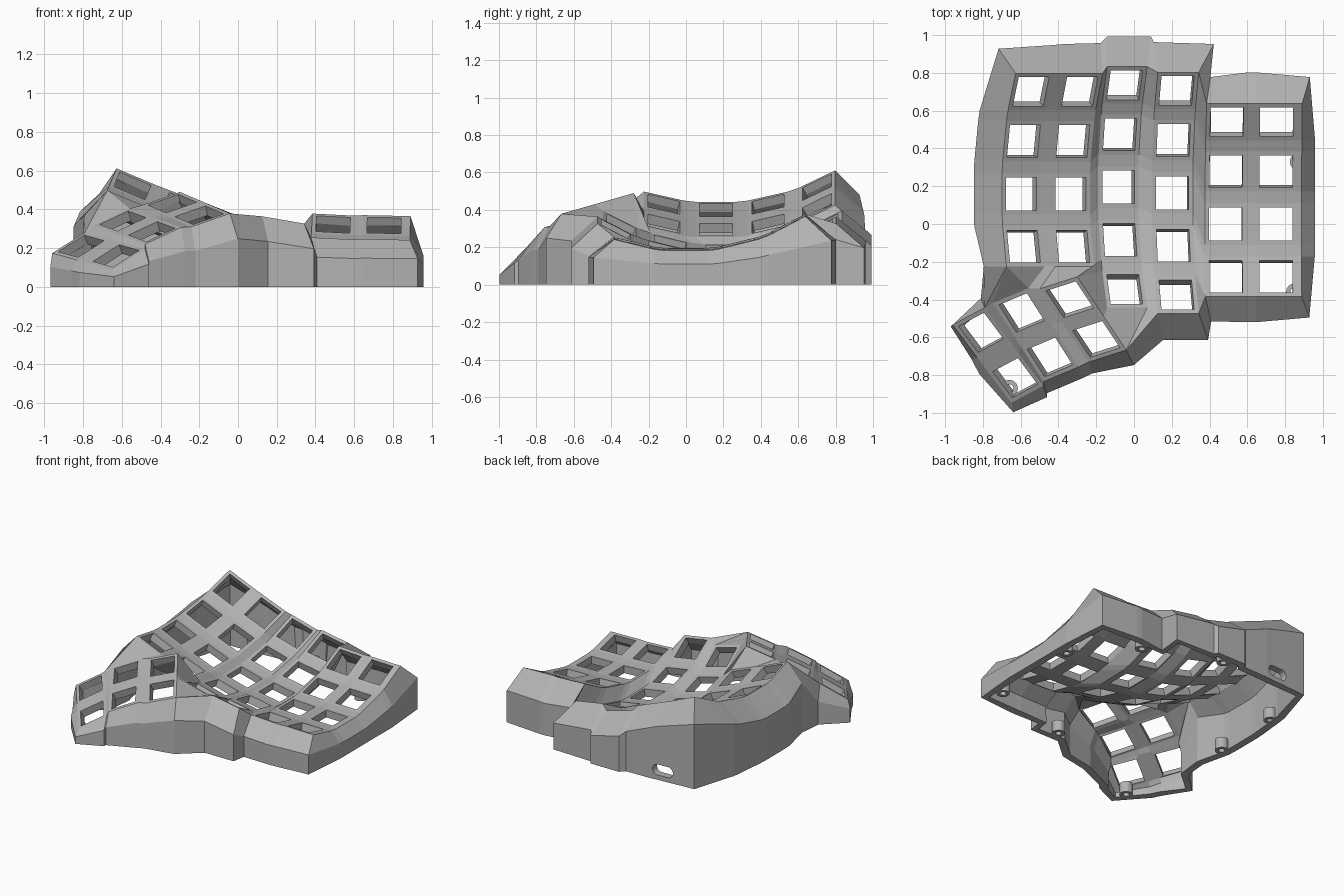
import bpy, bmesh, math
from mathutils import Vector

if "Cube" in bpy.data.objects:
    bpy.data.objects.remove(bpy.data.objects["Cube"])

grey = bpy.data.materials.new("matte grey")
grey.use_nodes = True
COLOR = (0.45, 0.45, 0.45, 1)
grey.diffuse_color = COLOR
grey.node_tree.nodes["Principled BSDF"].inputs["Base Color"].default_value = COLOR

HALF, HOLE = 0.11, 0.0875      # key frame and opening half sizes
RADIUS, STEP = 1.17, 0.24      # curvature of each finger column
bm = bmesh.new()


def face(*verts):
    bm.faces.new(verts)


def key_frame(center, u, v, right=HALF):
    """Square frame with an opening; returns its corners by name."""
    signs = {"TL": (-1, 1), "TR": (1, 1), "BR": (1, -1), "BL": (-1, -1)}
    outer, inner = {}, {}
    for name, (a, b) in signs.items():
        outer[name] = bm.verts.new(center + u * (right if a > 0 else -HALF) + v * HALF * b)
        inner[name] = bm.verts.new(center + u * HOLE * a + v * HOLE * b)
    names = list(signs)
    for a, b in zip(names, names[1:] + names[:1]):
        face(outer[a], outer[b], inner[b], inner[a])
    return outer


def join_grid(cols):
    """Web between neighbouring frames, in columns, rows and corners."""
    for c in cols:
        for k, n in zip(c, c[1:]):
            face(k["BL"], k["BR"], n["TR"], n["TL"])
    for c, d in zip(cols, cols[1:]):
        rows = min(len(c), len(d))
        for i in range(rows):
            face(c[i]["TR"], d[i]["TL"], d[i]["BL"], c[i]["BR"])
            if i + 1 < rows:
                face(c[i]["BR"], d[i]["BL"], d[i + 1]["TL"], c[i + 1]["TR"])


# Finger columns: origin, sideways tilt, number of rows
COLUMNS = [((-0.597, 0.16, 0.40), 0.40, 4), ((-0.335, 0.16, 0.295), 0.37, 4),
           ((-0.083, 0.195, 0.19), 0.26, 5), ((0.203, 0.165, 0.165), 0.17, 5),
           ((0.485, 0, 0.19), 0.05, 4), ((0.752, 0, 0.185), 0.02, 4)]
Y = Vector((0, 1, 0))
fingers = []
for i, (origin, tilt, rows) in enumerate(COLUMNS):
    u = Vector((math.cos(tilt), 0, -math.sin(tilt)))
    n = Vector((math.sin(tilt), 0, math.cos(tilt)))
    column = []
    for r in range(rows):
        a = (2 - r) * STEP
        pos = Vector(origin) + Y * RADIUS * math.sin(a) + n * RADIUS * (1 - math.cos(a))
        column.append(key_frame(pos, u, Y * math.cos(a) + n * math.sin(a),
                                0.135 if i == 5 else HALF))
    fingers.append(column)
join_grid(fingers)

# Thumb cluster: back and front key centre, sideways direction
THUMBS = [((-0.81, -0.575, 0.21), (-0.63, -0.815, 0.16), (0.20, 0.107, 0.128)),
          ((-0.595, -0.47, 0.34), (-0.445, -0.705, 0.285), (0.225, 0.095, 0.105)),
          ((-0.34, -0.40, 0.43), (-0.20, -0.61, 0.37), (0.25, 0.08, 0.087))]
thumbs = []
for back, front, side in THUMBS:
    back, front = Vector(back), Vector(front)
    u, v = Vector(side).normalized(), (back - front).normalized()
    thumbs.append([key_frame(back, u, v), key_frame(front, u, v)])
join_grid(thumbs)

# Panels between the thumb cluster and the finger columns
c1, c2, c3, c4, c5, c6 = fingers
(a1, b1), (a2, b2), (a3, b3) = thumbs
e1, e2, e3, e4 = c1[3], c2[3], c3[4], c4[4]
face(a1["TR"], a2["TL"], e1["BL"])
face(a2["TL"], a2["TR"], e1["BL"])
face(a2["TR"], e1["BR"], e1["BL"])
face(a2["TR"], a3["TL"], e2["BL"], e1["BR"])
face(a3["TL"], a3["TR"], e2["BR"], e2["BL"])
face(a3["TR"], c3[3]["BL"], e2["BR"])
face(a3["TR"], e3["TL"], c3[3]["BL"])
face(a3["TR"], a3["BR"], e3["BL"], e3["TL"])
face(a3["BR"], b3["TR"], e3["BL"])
face(b3["TR"], b3["BR"], e3["BR"], e3["BL"])
face(b3["BR"], e4["BL"], e3["BR"])
face(c4[3]["BR"], e4["TR"], c5[3]["BL"])
face(e4["TR"], e4["BR"], c5[3]["BL"])

# Rim: plate corner with its outward offset, clockwise from the back
rim = [(c1[0]["TL"], -0.09, 0.13), (c1[0]["TR"], 0, 0.15), (c2[0]["TL"], 0, 0.155),
       (c2[0]["TR"], -0.01, 0.16), (c3[0]["TL"], 0, 0.16), (c3[0]["TR"], 0.02, 0.16),
       (c4[0]["TL"], -0.02, 0.16), (c4[0]["TR"], 0.08, 0.15), (c5[0]["TL"], 0.02, 0.14),
       (c5[0]["TR"], 0, 0.165), (c6[0]["TL"], 0, 0.165), (c6[0]["TR"], 0.04, 0.14)]
right = [k[s] for k in c6 for s in ("TR", "BR")][1:-1]
rim += [(p, 0.07, 0) for p in right]
rim += [(c6[3]["BR"], 0.04, -0.11), (c6[3]["BL"], 0, -0.135), (c5[3]["BR"], 0, -0.135),
        (c5[3]["BL"], 0.03, -0.13), (e4["BR"], 0.05, -0.14), (e4["BL"], 0.03, -0.14),
        (b3["BR"], 0.04, -0.08), (b3["BL"], 0.02, -0.06), (b2["BR"], 0.02, -0.06),
        (b2["BL"], 0.02, -0.06), (b1["BR"], 0.02, -0.06), (b1["BL"], 0.01, -0.05),
        (b1["TL"], -0.04, -0.02), (a1["BL"], -0.03, -0.01), (a1["TL"], -0.01, -0.01),
        (a1["TR"], -0.02, 0.05), (e1["BL"], -0.12, 0)]
left = [k[s] for k in c1 for s in ("TL", "BL")][1:-1]
rim += [(p, -0.15, 0) for p in reversed(left)]

# Walls: a sloping shoulder, then straight down to the ground
rings = []
for p, dx, dy in rim:
    x, y, z = p.co.x + dx, p.co.y + dy, p.co.z
    shoulder = bm.verts.new((x, y, z - min(0.13, 0.4 * z)))
    rings.append((p, shoulder, bm.verts.new((x, y, 0))))
for s, t in zip(rings, rings[1:] + rings[:1]):
    face(s[0], t[0], t[1], s[1])
    face(s[1], t[1], t[2], s[2])
bmesh.ops.recalc_face_normals(bm, faces=bm.faces)
bm.faces.ensure_lookup_table()
if bm.faces[0].normal.z < 0:
    bmesh.ops.reverse_faces(bm, faces=bm.faces)


def add_object(name, mesh_bm):
    mesh = bpy.data.meshes.new(name)
    mesh_bm.to_mesh(mesh)
    mesh_bm.free()
    mesh.materials.append(grey)
    obj = bpy.data.objects.new(name, mesh)
    bpy.context.collection.objects.link(obj)
    return obj


shell = add_object("keyboard_shell", bm)
solid = shell.modifiers.new("thickness", 'SOLIDIFY')
solid.thickness, solid.offset = 0.055, -1

# Rounded cable port through the back wall
cut = bmesh.new()
ends = []
for y in (0.8, 1.1):
    ends.append([cut.verts.new((-0.47 + (0.04 if math.cos(t) > 0 else -0.04) + 0.04 * math.cos(t),
                                y, 0.075 + 0.04 * math.sin(t)))
                 for t in [math.tau * (k + 0.5) / 16 for k in range(16)]])
    cut.faces.new(ends[-1])
for k in range(16):
    j = (k + 1) % 16
    cut.faces.new((ends[0][k], ends[0][j], ends[1][j], ends[1][k]))
bmesh.ops.recalc_face_normals(cut, faces=cut.faces)
cutter = add_object("port_cutter", cut)
cutter.hide_render = True
port = shell.modifiers.new("port", 'BOOLEAN')
port.operation, port.object, port.solver = 'DIFFERENCE', cutter, 'EXACT'
bpy.context.view_layer.update()
final = bpy.data.meshes.new_from_object(shell.evaluated_get(bpy.context.evaluated_depsgraph_get()))
shell.modifiers.clear()
shell.data = final
bpy.data.objects.remove(cutter)
for v in final.vertices:
    v.co.z = max(v.co.z, 0)

# Screw bosses along the inside of the walls
for x, y in [(0.52, 0.70), (-0.02, 0.91), (0.87, 0.33), (0.85, -0.36),
             (0.22, -0.53), (-0.66, -0.87), (-0.77, 0), (-0.76, 0.52)]:
    boss = bmesh.new()
    loops = [[boss.verts.new((x + r * math.cos(math.tau * k / 16), y + r * math.sin(math.tau * k / 16), z))
              for k in range(16)] for r, z in ((0.045, 0), (0.045, 0.08), (0.022, 0.08), (0.022, 0))]
    for p, q in zip(loops, loops[1:] + loops[:1]):
        for k in range(16):
            j = (k + 1) % 16
            boss.faces.new((p[k], p[j], q[j], q[k]))
    bmesh.ops.recalc_face_normals(boss, faces=boss.faces)
    add_object("screw_boss", boss)
